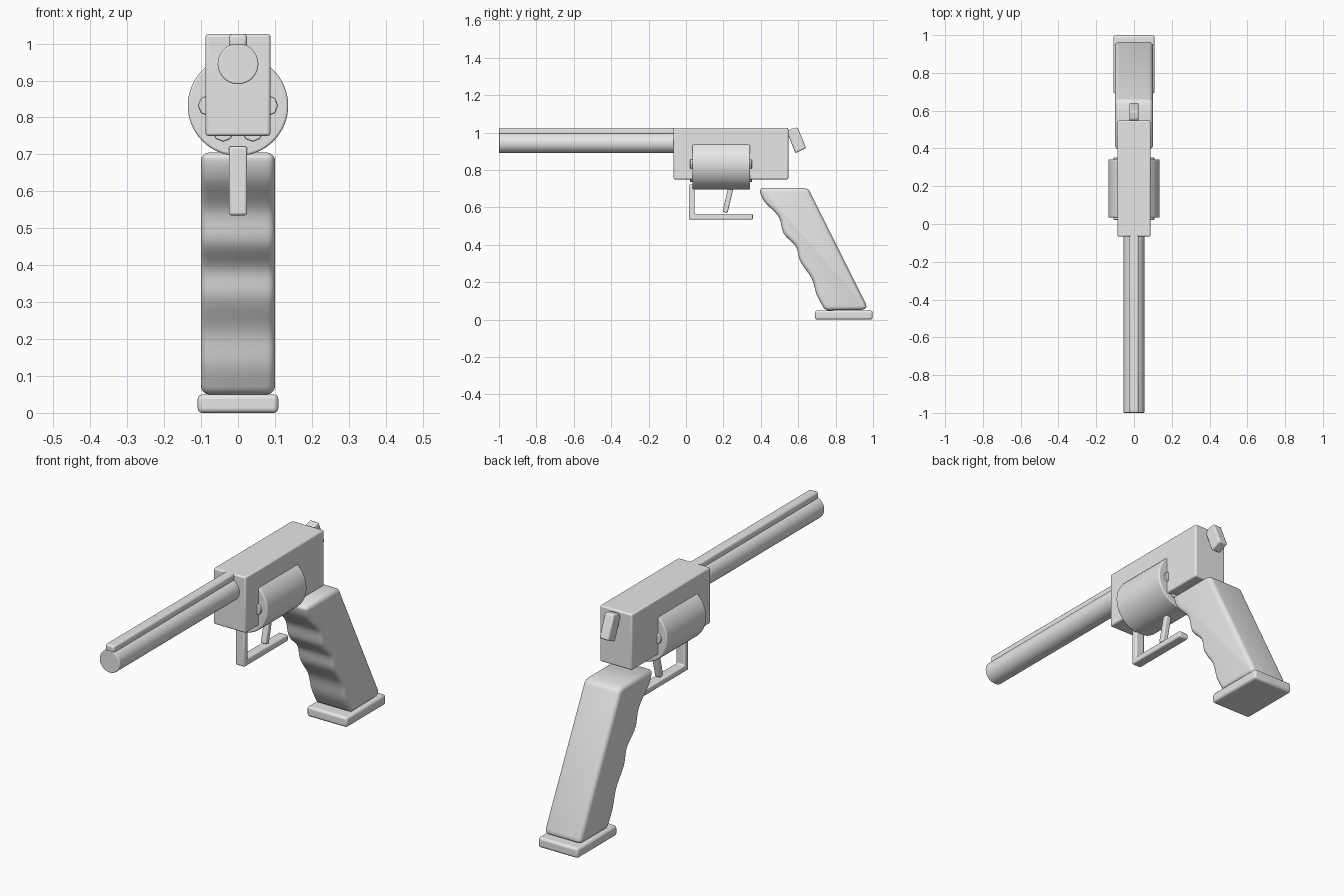
import bpy, bmesh, math
from mathutils import Vector, Matrix

if "Cube" in bpy.data.objects:
    bpy.data.objects.remove(bpy.data.objects["Cube"], do_unlink=True)

grey = bpy.data.materials.new("plain_grey")
grey.use_nodes = True
grey.diffuse_color = (0.8, 0.8, 0.8, 1)
grey.node_tree.nodes["Principled BSDF"].inputs["Base Color"].default_value = (0.8, 0.8, 0.8, 1)


def finish(name, bm, bevel=0.0, segments=3, angle=40):
    bmesh.ops.recalc_face_normals(bm, faces=bm.faces)
    mesh = bpy.data.meshes.new(name)
    bm.to_mesh(mesh)
    bm.free()
    mesh.materials.append(grey)
    obj = bpy.data.objects.new(name, mesh)
    bpy.context.collection.objects.link(obj)
    if bevel:
        mod = obj.modifiers.new("soft_edges", 'BEVEL')
        mod.width, mod.segments = bevel, segments
        mod.limit_method, mod.angle_limit = 'ANGLE', math.radians(40)
    bpy.ops.object.select_all(action='DESELECT')
    obj.select_set(True)
    bpy.context.view_layer.objects.active = obj
    bpy.ops.object.shade_smooth_by_angle(angle=math.radians(angle))
    return obj


def plate(name, profile, half, bevel):
    """Side profile of (y, z) points, extruded evenly across x."""
    bm = bmesh.new()
    face = bm.faces.new([bm.verts.new((-half, y, z)) for y, z in profile])
    ext = bmesh.ops.extrude_face_region(bm, geom=[face])["geom"]
    moved = [v for v in ext if isinstance(v, bmesh.types.BMVert)]
    bmesh.ops.translate(bm, verts=moved, vec=(2 * half, 0, 0))
    return finish(name, bm, bevel)


def block(name, half, y0, y1, z0, z1, bevel):
    return plate(name, [(y0, z0), (y1, z0), (y1, z1), (y0, z1)], half, bevel)


def rod(name, radius, x, z, y0, y1, sides=48, bevel=0.0):
    """Cylinder lying along y."""
    bm = bmesh.new()
    place = Matrix.Translation((x, (y0 + y1) / 2, z)) @ Matrix.Rotation(math.pi / 2, 4, 'X')
    bmesh.ops.create_cone(bm, cap_ends=True, segments=sides, radius1=radius,
                          radius2=radius, depth=y1 - y0, matrix=place)
    return finish(name, bm, bevel)


def smooth_path(points, steps=6):
    """Catmull-Rom curve through the points."""
    pts = [Vector(p) for p in points]
    pts = [2 * pts[0] - pts[1]] + pts + [2 * pts[-1] - pts[-2]]
    out = []
    for a, b, c, d in zip(pts, pts[1:], pts[2:], pts[3:]):
        for i in range(steps):
            t = i / steps
            out.append(0.5 * (2 * b + (c - a) * t + (2 * a - 5 * b + 4 * c - d) * t * t
                              + (3 * b - a - 3 * c + d) * t ** 3))
    return out + [pts[-2]]


def inset(points, amount):
    """Move a counter-clockwise outline inward."""
    out = []
    for i, p in enumerate(points):
        e1 = (p - points[i - 1]).normalized()
        e2 = (points[(i + 1) % len(points)] - p).normalized()
        n1, n2 = Vector((-e1.y, e1.x)), Vector((-e2.y, e2.x))
        out.append(p + (n1 + n2) * amount / (1 + n1.dot(n2)))
    return out


def pillow(name, outline, half, radius, steps=5):
    """Outline extruded across x with rounded rims."""
    bm = bmesh.new()
    sweep = [(half - radius + radius * math.sin(a), radius * (1 - math.cos(a)))
             for a in (k * math.pi / 2 / steps for k in range(steps + 1))]
    layers = [(-x, d) for x, d in reversed(sweep)] + sweep
    rings = [[bm.verts.new((x, p.x, p.y)) for p in inset(outline, d)] for x, d in layers]
    for low, high in zip(rings, rings[1:]):
        for i in range(len(low)):
            bm.faces.new((low[i - 1], low[i], high[i], high[i - 1]))
    bm.faces.new(rings[0])
    bm.faces.new(rings[-1])
    return finish(name, bm)


# Frame, barrel and sighting rib
block("frame", 0.088, -0.067, 0.547, 0.75, 1.026, 0.008)
rod("barrel", 0.055, 0, 0.945, -1.0, 0.0, bevel=0.004)
block("barrel_rib", 0.025, -1.0, 0.0, 0.99, 1.026, 0.01)

# Revolving drum with six chambers showing at both ends
rod("drum", 0.136, 0, 0.832, 0.034, 0.342, sides=64, bevel=0.006)
for i in range(6):
    a = i * math.pi / 3
    rod(f"chamber_{i + 1}", 0.028, 0.08 * math.cos(a), 0.832 + 0.08 * math.sin(a),
        0.022, 0.352, sides=8, bevel=0.003)

# Hammer
plate("hammer", [(0.543, 0.995), (0.585, 0.89), (0.642, 0.917), (0.597, 1.028), (0.552, 1.018)],
      0.025, 0.008)

# Trigger and its guard
plate("trigger_guard", [(0.015, 0.535), (0.357, 0.535), (0.357, 0.566), (0.045, 0.566),
                        (0.045, 0.722), (0.015, 0.722)], 0.025, 0.007)
plate("trigger", [(0.195, 0.577), (0.222, 0.57), (0.26, 0.73), (0.233, 0.737)], 0.015, 0.006)

# Grip with finger grooves down the front
front = smooth_path([(0.41, 0.705), (0.395, 0.688), (0.42, 0.63), (0.495, 0.55), (0.523, 0.46),
                     (0.588, 0.39), (0.612, 0.31), (0.672, 0.22), (0.7, 0.13), (0.738, 0.06)])
back = smooth_path([(0.94, 0.052), (0.962, 0.062), (0.963, 0.082)], 4) \
    + smooth_path([(0.672, 0.665), (0.655, 0.695), (0.625, 0.705)], 4)
pillow("grip", front + [Vector((0.755, 0.05))] + back, 0.1, 0.022)
block("grip_base", 0.109, 0.69, 0.998, 0.0, 0.05, 0.012)
